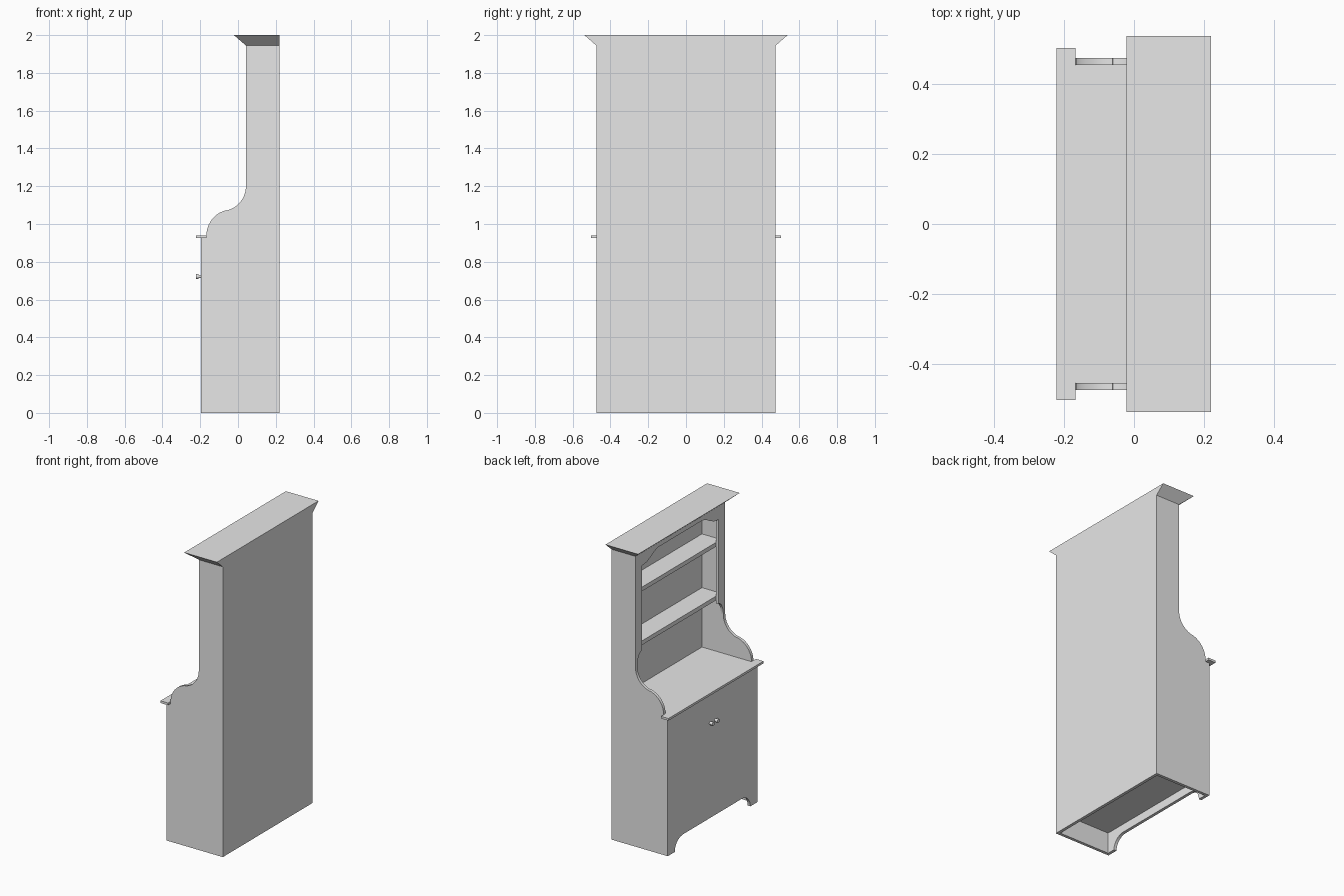
import bpy, bmesh, math

cube = bpy.data.objects.get("Cube")
if cube:
    bpy.data.objects.remove(cube, do_unlink=True)

mat = bpy.data.materials.new("light grey")
mat.use_nodes = True
GREY = (0.8, 0.8, 0.8, 1)
mat.diffuse_color = GREY
mat.node_tree.nodes["Principled BSDF"].inputs["Base Color"].default_value = GREY


def finish(name, bm):
    bmesh.ops.recalc_face_normals(bm, faces=bm.faces)
    mesh = bpy.data.meshes.new(name)
    bm.to_mesh(mesh)
    bm.free()
    mesh.materials.append(mat)
    obj = bpy.data.objects.new(name, mesh)
    bpy.context.collection.objects.link(obj)
    return obj


def prism(name, outline, place, a, b):
    """Extrude a 2D outline from a to b; place(u, v, w) gives the 3D point."""
    bm = bmesh.new()
    low = [bm.verts.new(place(u, v, a)) for u, v in outline]
    high = [bm.verts.new(place(u, v, b)) for u, v in outline]
    bm.faces.new(low)
    bm.faces.new(high)
    n = len(low)
    for i in range(n):
        j = (i + 1) % n
        bm.faces.new((low[i], low[j], high[j], high[i]))
    return finish(name, bm)


def box(name, x, y, z):
    return prism(name, [(x[0], y[0]), (x[1], y[0]), (x[1], y[1]), (x[0], y[1])],
                 lambda u, v, w: (u, v, w), *z)


def arc(cx, cy, rx, ry, start, end, n=10):
    angles = [math.radians(start + (end - start) * i / n) for i in range(n + 1)]
    return [(cx + rx * math.cos(t), cy + ry * math.sin(t)) for t in angles]


def mirrored(half):
    """Close an outline symmetric about u = 0."""
    return half + [(-u, v) for u, v in reversed(half)]


along_y = lambda u, v, w: (u, w, v)
along_x = lambda u, v, w: (w, u, v)

BACK, FRONT, UPPER = 0.22, -0.197, 0.042   # depth positions, front faces -x
W, T = 0.475, 0.02                         # half width and board thickness
IN = W - T

# Side boards with the S-curved shoulder
side = [(BACK - T, 0), (FRONT, 0), (FRONT, 0.925), (-0.167, 0.925)]
side += arc(-0.03, 0.94, 0.137, 0.137, 180, 103)
side += arc(-0.09, 1.2, 0.132, 0.132, -77, 0)
side += [(UPPER, 1.945), (BACK - T, 1.945)]
prism("left_side", side, along_y, IN, W)
prism("right_side", side, along_y, -W, -IN)

# Back board
box("back_board", (BACK - T, BACK), (-W, W), (0, 1.945))

# Lower front with bracket feet
front = [(IN, 0.925), (IN, 0), (0.4, 0)]
front += arc(0.31, 0.0, 0.09, 0.085, 0, 90)
prism("lower_front", mirrored(front), along_x, FRONT, FRONT + T)
box("cupboard_floor", (FRONT + T, BACK - T), (-IN, IN), (0.14, 0.155))

# Worktop with overhanging ends
top = [(IN, BACK - T), (IN, -0.167), (0.503, -0.167), (0.503, -0.222)]
prism("worktop", mirrored(top), lambda u, v, w: (v, u, w), 0.925, 0.94)

# Upper face frame: arched top rail, stiles with rounded lower ends
frame = [(IN, 1.945), (IN, 1.2)]
frame += arc(0.405, 1.2, 0.05, 0.09, 0, 90, 8)[1:]
frame += [(0.405, 1.855), (0.355, 1.862), (0.315, 1.88), (0.275, 1.903), (0.235, 1.915)]
prism("face_frame", mirrored(frame), along_x, UPPER, UPPER + 0.018)

# Shelves
for name, z in (("lower_shelf", 1.31), ("upper_shelf", 1.67)):
    box(name, (UPPER + 0.018, BACK - T), (-IN, IN), (z, z + 0.028))

# Flared cornice
bm = bmesh.new()
rings = []
for x, w, z in ((UPPER, W, 1.945), (-0.022, 0.538, 2.0)):
    rings.append([bm.verts.new(p) for p in
                  ((x, -w, z), (BACK, -w, z), (BACK, w, z), (x, w, z))])
    bm.faces.new(rings[-1])
for i in range(4):
    j = (i + 1) % 4
    bm.faces.new((rings[0][i], rings[0][j], rings[1][j], rings[1][i]))
finish("cornice", bm)

# Door knobs
for name, y in (("left_knob", 0.027), ("right_knob", -0.027)):
    prism(name + "_stem", arc(y, 0.722, 0.009, 0.009, 0, 345, 23), along_x, -0.212, FRONT)
    prism(name, arc(y, 0.722, 0.013, 0.013, 0, 345, 23), along_x, -0.222, -0.208)

# Smooth the curved edges, keep the corners sharp
bpy.ops.object.select_all(action='DESELECT')
for obj in bpy.context.collection.objects:
    if obj.type == 'MESH':
        obj.select_set(True)
        bpy.context.view_layer.objects.active = obj
bpy.ops.object.shade_smooth_by_angle(angle=math.radians(30))
